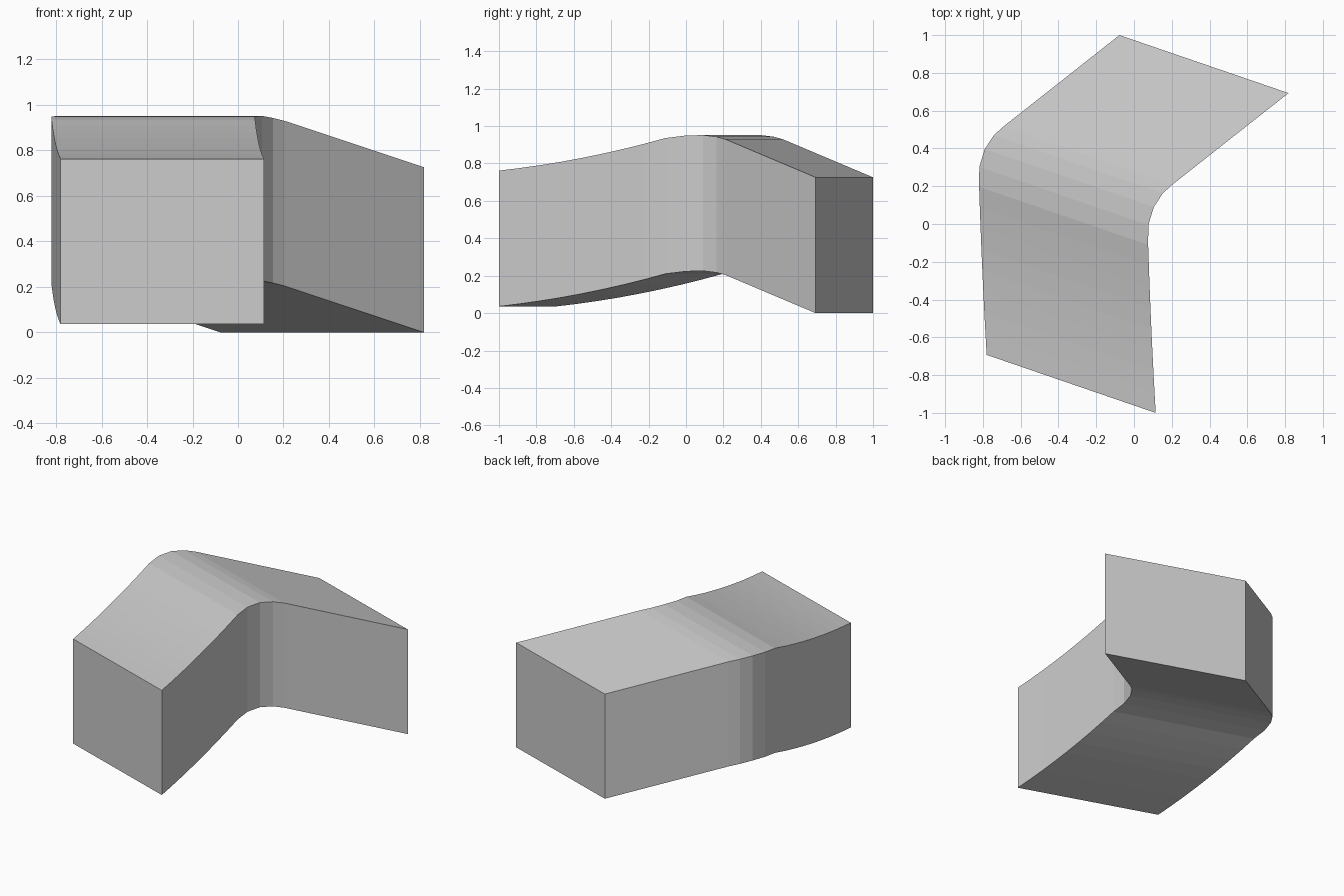
import bpy
import bmesh
from mathutils import Vector

cube = bpy.data.objects.get("Cube")
if cube:
    bpy.data.objects.remove(cube, do_unlink=True)

# Plain grey material
grey = bpy.data.materials.new("plain grey")
grey.use_nodes = True
colour = (0.6, 0.6, 0.6, 1)
grey.diffuse_color = colour
grey.node_tree.nodes["Principled BSDF"].inputs["Base Color"].default_value = colour

HEIGHT = 0.726
ACROSS = Vector((-0.895, 0.307, 0))


# Path of the lower right edge: gently rising curve, rounded bend, straight fall
RISE_STEPS = 8
path = []
for i in range(RISE_STEPS + 1):
    t = i / RISE_STEPS
    x = 0.115 - 0.052 * t + 0.012 * t * t
    path.append(Vector((x, -1 + 0.89 * t, 0.036 + 0.098 * t + 0.076 * t * t)))
path += [Vector(p) for p in (
    (0.076, -0.005, 0.223), (0.105, 0.09, 0.226),
    (0.153, 0.163, 0.217), (0.205, 0.21, 0.204), (0.818, 0.693, 0))]

# Sweep an upright rectangle along the path without turning it
bm = bmesh.new()
up = Vector((0, 0, HEIGHT))
section = (Vector(), ACROSS, ACROSS + up, up)
rings = [[bm.verts.new(p + corner) for corner in section] for p in path]
for a, b in zip(rings, rings[1:]):
    for k in range(4):
        n = (k + 1) % 4
        bm.faces.new((a[k], a[n], b[n], b[k]))
bm.faces.new(rings[0])
bm.faces.new(rings[-1])
bmesh.ops.recalc_face_normals(bm, faces=bm.faces)

mesh = bpy.data.meshes.new("bent_block")
bm.to_mesh(mesh)
bm.free()
mesh.materials.append(grey)
block = bpy.data.objects.new("bent_block", mesh)
bpy.context.collection.objects.link(block)
